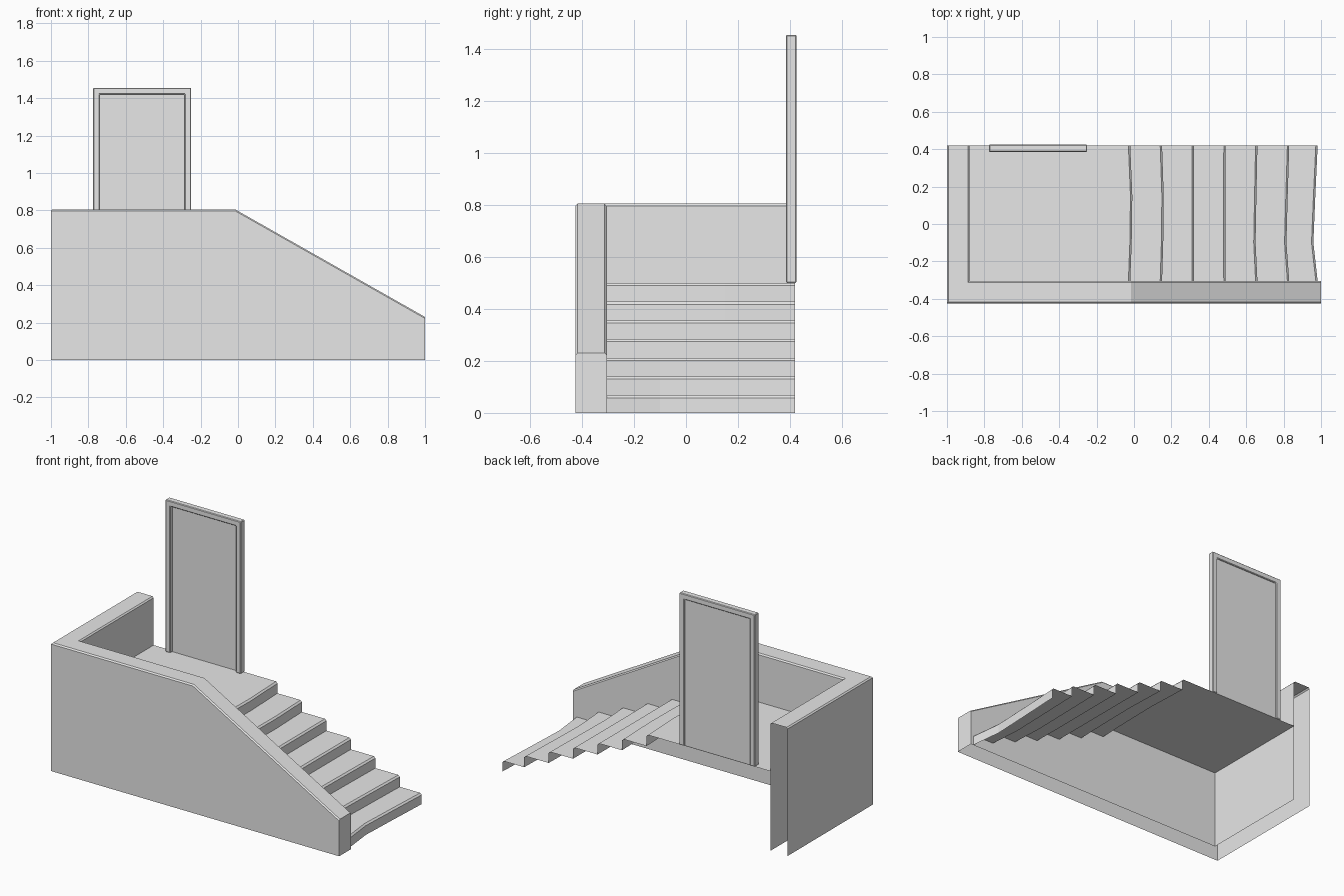
import bpy
import bmesh
from mathutils import Vector

cube = bpy.data.objects.get("Cube")
if cube:
    bpy.data.objects.remove(cube, do_unlink=True)

GREY = (0.8, 0.8, 0.8, 1)
stone = bpy.data.materials.new("plain grey")
stone.use_nodes = True
stone.diffuse_color = GREY
stone.node_tree.nodes["Principled BSDF"].inputs["Base Color"].default_value = GREY


def finish(name, bm, normals=True):
    if normals:
        bmesh.ops.recalc_face_normals(bm, faces=bm.faces)
    mesh = bpy.data.meshes.new(name)
    bm.to_mesh(mesh)
    bm.free()
    mesh.materials.append(stone)
    obj = bpy.data.objects.new(name, mesh)
    bpy.context.collection.objects.link(obj)
    return obj


def loft(bm, rows):
    """Skin a sheet across rows of points; returns the rows of vertices."""
    grid = [[bm.verts.new(p) for p in row] for row in rows]
    for a, b in zip(grid, grid[1:]):
        for i in range(len(a) - 1):
            bm.faces.new((a[i], a[i + 1], b[i + 1], b[i]))
    return grid


FLOOR, WALL_TOP, BACK = 0.5, 0.805, 0.42
INNER_X, INNER_Y = -0.88, -0.305

# Parapet: hollow L-shaped wall, open below and at the back, sloping beside the steps
CHAMFER = 0.008
stations = [((-1, BACK), (INNER_X, BACK), WALL_TOP),
            ((-1, -0.425), (INNER_X, INNER_Y), WALL_TOP),
            ((-0.015, -0.425), (-0.015, INNER_Y), WALL_TOP),
            ((1, -0.425), (1, INNER_Y), 0.23)]


def wall_section(outer, inner, top):
    o, i = Vector((*outer, 0)), Vector((*inner, 0))
    t = CHAMFER / 0.12
    steps = [(0, 0), (0, top - CHAMFER), (t, top),
             (1 - t, top), (1, top - CHAMFER), (1, 0)]
    return [o.lerp(i, f) + Vector((0, 0, z)) for f, z in steps]


bm = bmesh.new()
sections = loft(bm, [wall_section(*s) for s in stations])
bm.faces.new(sections[-1])
finish("parapet_wall", bm)

# Landing and steps: one open sheet with worn, slightly curved nosings
RISE, NOSE = 0.072, 0.01
noses = [-0.02, 0.15, 0.32, 0.49, 0.66, 0.83, 0.982]
wear = [0.011, 0.009, 0, -0.002, -0.01, -0.015, -0.023]
rows_y = [(INNER_Y, 0, 0), (-0.1, 0.7, 1), (0.15, 1, 0.55), (BACK, 0, 0)]


def stair_profile(y, hollow_out, hollow_in):
    points = [(INNER_X, y, FLOOR)]
    for n, (x, w) in enumerate(zip(noses, wear)):
        x += w * (hollow_out if w > 0 else hollow_in)
        z = FLOOR - n * RISE
        below = z - RISE if n < len(noses) - 1 else 0
        points += [(x - NOSE, y, z), (x, y, z - NOSE), (x, y, below)]
    return points


bm = bmesh.new()
loft(bm, [stair_profile(*r) for r in rows_y])
bmesh.ops.recalc_face_normals(bm, faces=bm.faces)
bm.faces.ensure_lookup_table()
if bm.faces[0].normal.z < 0:
    bmesh.ops.reverse_faces(bm, faces=bm.faces)
finish("landing_and_steps", bm, normals=False)

# Door frame: an upside-down U, extruded and lightly bevelled
LEFT, RIGHT, HEAD, TRIM = -0.775, -0.25, 1.455, 0.035
FRONT, REAR = 0.385, 0.425
outline = [(LEFT, FLOOR), (LEFT, HEAD), (RIGHT, HEAD), (RIGHT, FLOOR),
           (RIGHT - TRIM, FLOOR), (RIGHT - TRIM, HEAD - TRIM),
           (LEFT + TRIM, HEAD - TRIM), (LEFT + TRIM, FLOOR)]
bm = bmesh.new()
face = bm.faces.new([bm.verts.new((x, FRONT, z)) for x, z in outline])
out = bmesh.ops.extrude_face_region(bm, geom=[face])
moved = [v for v in out["geom"] if isinstance(v, bmesh.types.BMVert)]
bmesh.ops.translate(bm, verts=moved, vec=(0, REAR - FRONT, 0))
frame = finish("door_frame", bm)
bevel = frame.modifiers.new("soft_edges", "BEVEL")
bevel.width = 0.004
bevel.segments = 1

# Door panel, set back inside the frame
bm = bmesh.new()
bmesh.ops.create_cube(bm, size=1)
bmesh.ops.scale(bm, verts=bm.verts, vec=(RIGHT - LEFT - 2 * TRIM, 0.008, HEAD - TRIM - FLOOR))
bmesh.ops.translate(bm, verts=bm.verts,
                    vec=((LEFT + RIGHT) / 2, 0.413, (HEAD - TRIM + FLOOR) / 2))
finish("door_panel", bm)
